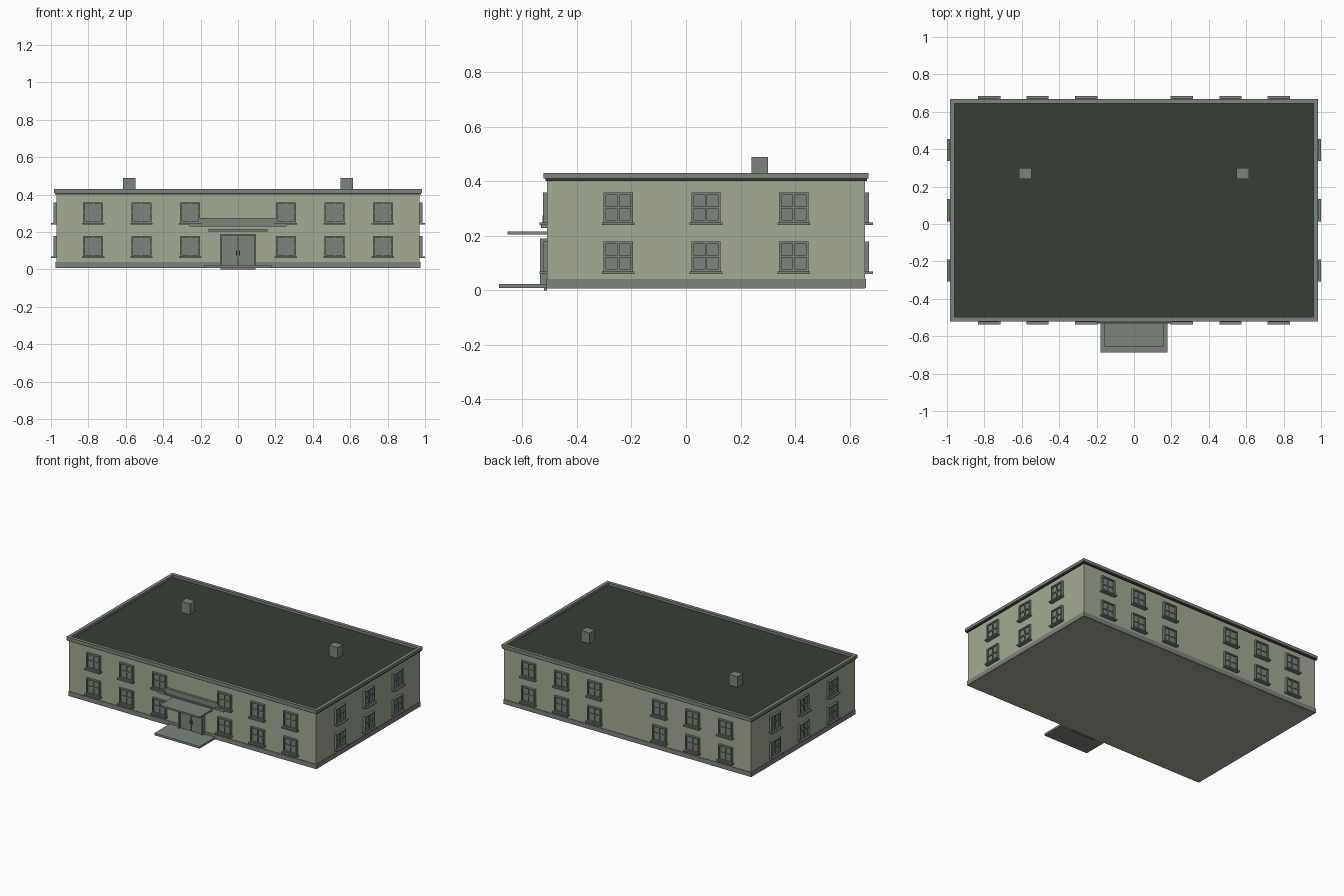
import bpy, bmesh, math
from mathutils import Matrix, Vector

cube = bpy.data.objects.get("Cube")
if cube:
    bpy.data.objects.remove(cube)


def material(name, rgb):
    m = bpy.data.materials.new(name)
    m.use_nodes = True
    m.diffuse_color = (*rgb, 1)
    m.node_tree.nodes["Principled BSDF"].inputs["Base Color"].default_value = (*rgb, 1)
    return m


WALL = material("pale olive render", (0.37, 0.40, 0.30))
TRIM = material("grey green trim", (0.20, 0.235, 0.20))
ROOF = material("dark roof", (0.037, 0.047, 0.037))


def mesh_of(name, mat, boxes):
    """One mesh from boxes given as (x0, x1, y0, y1, z0, z1)."""
    bm = bmesh.new()
    for b in boxes:
        lo, hi = Vector(b[0::2]), Vector(b[1::2])
        size = Matrix.Diagonal((*(hi - lo), 1))
        bmesh.ops.create_cube(bm, size=1, matrix=Matrix.Translation((lo + hi) / 2) @ size)
    mesh = bpy.data.meshes.new(name)
    bm.to_mesh(mesh)
    bm.free()
    mesh.materials.append(mat)
    return mesh


def place(name, mesh, location=(0, 0, 0), angle=0):
    ob = bpy.data.objects.new(name, mesh)
    ob.location = location
    ob.rotation_euler.z = angle
    bpy.context.collection.objects.link(ob)
    return ob


def part(name, mat, *boxes):
    return place(name, mesh_of(name, mat, boxes))


X, FRONT, BACK = 0.971, -0.509, 0.656       # wall planes
MID = (FRONT + BACK) / 2


def ring(out, inner, z0, z1):
    """Four bars running round the building."""
    xo, xi = X + out, X - inner
    f, fi, b, bi = FRONT - out, FRONT + inner, BACK + out, BACK - inner
    return [(-xo, xo, f, fi, z0, z1), (-xo, xo, bi, b, z0, z1),
            (-xo, -xi, fi, bi, z0, z1), (xi, xo, fi, bi, z0, z1)]


# Main block, base course and flat roof with parapet
part("walls", WALL, (-X, X, FRONT, BACK, 0.007, 0.402))
part("plinth", TRIM, *ring(0.004, 0.01, 0.0085, 0.041))
part("roof_deck", ROOF, (-X - 0.007, X + 0.007, FRONT - 0.007, BACK + 0.007, 0.4, 0.412))
part("parapet", TRIM, *ring(0.013, 0.011, 0.409, 0.43))

# Roof vents
for side, s in (("left", 1), ("right", -1)):
    place(side + "_vent", mesh_of("vent", TRIM, [(-0.034, 0.034, -0.03, 0.03, 0.41, 0.488)]),
          (s * 0.581, 0.27, 0))

# Window: frame, four panes and sill, facing -y with its wall plane at y = 0
W, H, BAR = 0.0535, 0.055, 0.009
window = mesh_of("window", TRIM, [
    (-W, W, -0.006, 0.002, -H, H),
    (-W, -W + BAR, -0.016, 0, -H, H), (W - BAR, W, -0.016, 0, -H, H),
    (-W + BAR, W - BAR, -0.016, 0, H - BAR, H),
    (-W + BAR, W - BAR, -0.016, 0, -H, -H + BAR),
    (-0.004, 0.004, -0.012, 0, -H + BAR, H - BAR),
    (-W + BAR, W - BAR, -0.012, 0, -0.004, 0.004),
    (-0.06, 0.06, -0.029, 0, -H - 0.009, -H)])

for floor, z in (("lower", 0.124), ("upper", 0.304)):
    for x in (0.256, 0.516, 0.775):
        for s in (-1, 1):
            place(floor + "_front_window", window, (s * x, FRONT, z))
            place(floor + "_back_window", window, (s * x, BACK, z), math.pi)
    for step in (-1, 0, 1):
        y = MID + step * 0.322
        place(floor + "_left_window", window, (X, y, z), math.pi / 2)
        place(floor + "_right_window", window, (-X, y, z), -math.pi / 2)

# Entrance: landing, threshold, door, canopy and blank board
part("landing", TRIM, (-0.178, 0.178, -0.686, FRONT, 0.008, 0.023))
part("threshold", TRIM, (-0.093, 0.093, -0.52, FRONT, 0, 0.02))
part("door_frame", TRIM,
     (-0.096, -0.085, -0.535, FRONT, 0.02, 0.189), (0.085, 0.096, -0.535, FRONT, 0.02, 0.189),
     (-0.085, 0.085, -0.535, FRONT, 0.178, 0.189))
for side, s in (("left", 1), ("right", -1)):
    a, b = sorted((s * 0.0015, s * 0.085))
    part(side + "_door_leaf", TRIM, (a, b, -0.523, FRONT, 0.02, 0.178))
    a, b = sorted((s * 0.006, s * 0.01))
    part(side + "_door_handle", TRIM, (a, b, -0.533, -0.523, 0.075, 0.1))
part("canopy", TRIM, (-0.157, 0.157, -0.654, FRONT, 0.204, 0.216))
part("entrance_board", TRIM, (-0.203, 0.203, -0.526, FRONT, 0.237, 0.275))
part("board_ledge", TRIM, (-0.26, 0.26, -0.532, FRONT, 0.229, 0.239))
